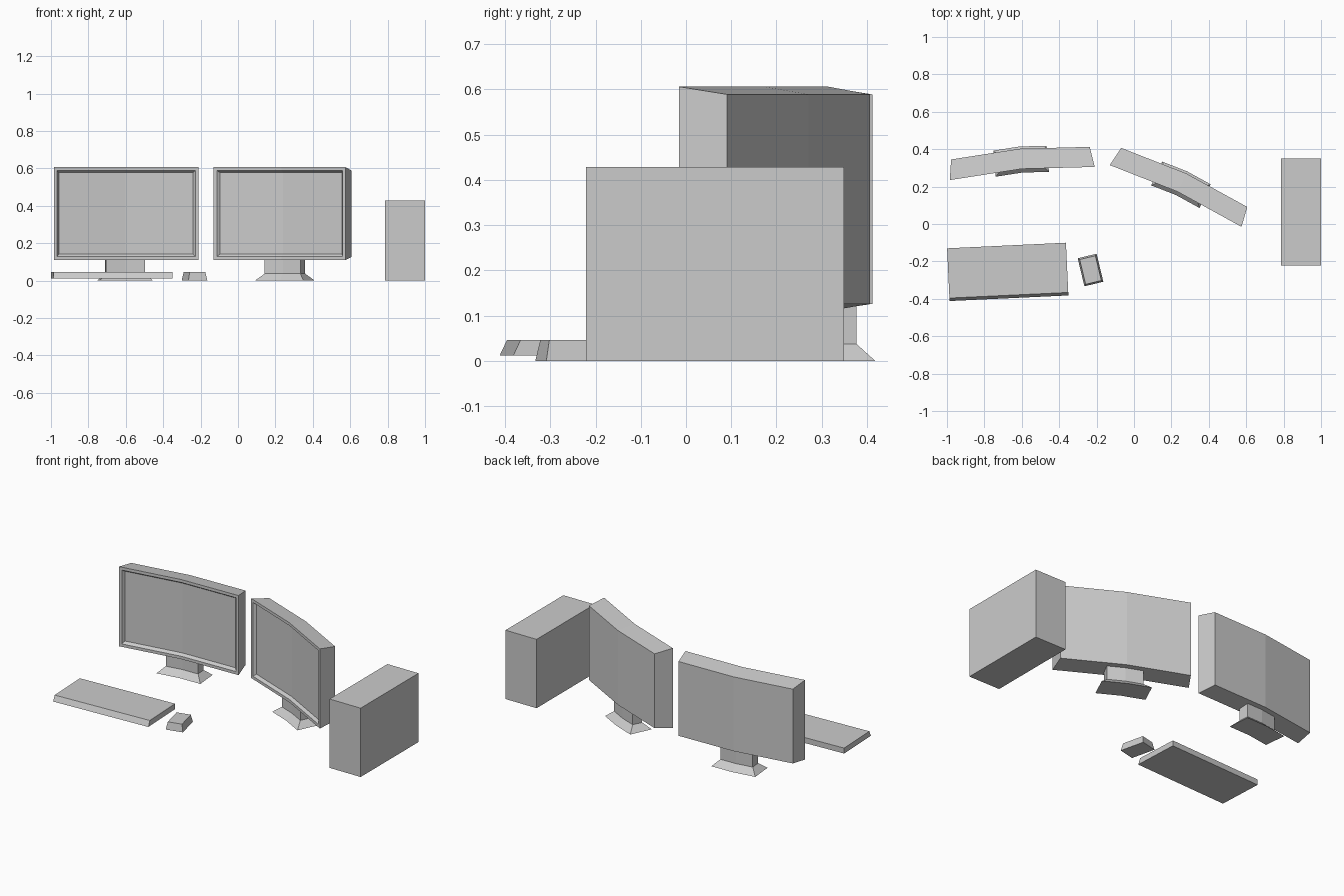
import bpy, bmesh, math
from mathutils import Matrix, Vector

if "Cube" in bpy.data.objects:
    bpy.data.objects.remove(bpy.data.objects["Cube"])

HALF_W, SAG = 0.389, 0.025


def bend(p):
    # shallow two-segment curve, deepest at the centre
    return Vector((p[0], p[1] + SAG * (1 - abs(p[0]) / HALF_W), p[2]))


def rect_ring(hw, a0, a1):
    return [(-hw, a0), (0, a0), (hw, a0), (hw, a1), (0, a1), (-hw, a1)]


def upright_ring(hw, z0, z1, y):
    return [bend((x, y, z)) for x, z in rect_ring(hw, z0, z1)]


def flat_ring(hw, y0, y1, z, bent=True):
    pts = [(x, y, z) for x, y in rect_ring(hw, y0, y1)]
    return [bend(p) if bent else Vector(p) for p in pts]


def loft(name, rings, location, degrees):
    bm = bmesh.new()
    loops = [[bm.verts.new(p) for p in r] for r in rings]
    for a, b in zip(loops, loops[1:]):
        for i in range(6):
            j = (i + 1) % 6
            bm.faces.new((a[i], a[j], b[j], b[i]))
    for r in (loops[0], loops[-1]):
        bm.faces.new((r[0], r[1], r[4], r[5]))
        bm.faces.new((r[1], r[2], r[3], r[4]))
    bmesh.ops.recalc_face_normals(bm, faces=bm.faces)
    mesh = bpy.data.meshes.new(name)
    bm.to_mesh(mesh)
    bm.free()
    ob = bpy.data.objects.new(name, mesh)
    ob.matrix_world = Matrix.Translation(location) @ Matrix.Rotation(math.radians(degrees), 4, 'Z')
    bpy.context.collection.objects.link(ob)
    return ob


def monitor(side, location, degrees):
    # tapered housing, bezel rim and recessed screen
    loft(side + "_monitor", [
        upright_ring(HALF_W - 0.017, 0.126, 0.589, 0.108),
        upright_ring(HALF_W, 0.110, 0.606, 0.0),
        upright_ring(HALF_W - 0.018, 0.128, 0.588, 0.0),
        upright_ring(HALF_W - 0.029, 0.142, 0.577, 0.016),
    ], location, degrees)
    # flared foot and neck
    loft(side + "_stand", [
        flat_ring(0.143, -0.02, 0.12, 0.0),
        flat_ring(0.105, 0.018, 0.08, 0.037),
        flat_ring(0.105, 0.018, 0.08, 0.14),
    ], location, degrees)


monitor("left", (-0.5975, 0.27, 0), 5.2)
monitor("right", (0.2225, 0.15, 0), -25.1)

# keyboard with sloped front edge
loft("keyboard", [
    flat_ring(0.318, -0.141, 0.141, 0.012, False),
    flat_ring(0.318, -0.125, 0.141, 0.046, False),
], (-0.675, -0.256, 0), 2.7)

# mouse
loft("mouse", [
    flat_ring(0.052, -0.077, 0.077, 0.0, False),
    flat_ring(0.043, -0.068, 0.068, 0.046, False),
], (-0.2325, -0.246, 0), 13.5)

# computer tower
bpy.ops.mesh.primitive_cube_add(size=1, location=(0.893, 0.064, 0.2145))
tower = bpy.context.object
tower.name = "tower_case"
tower.scale = (0.214, 0.57, 0.429)
